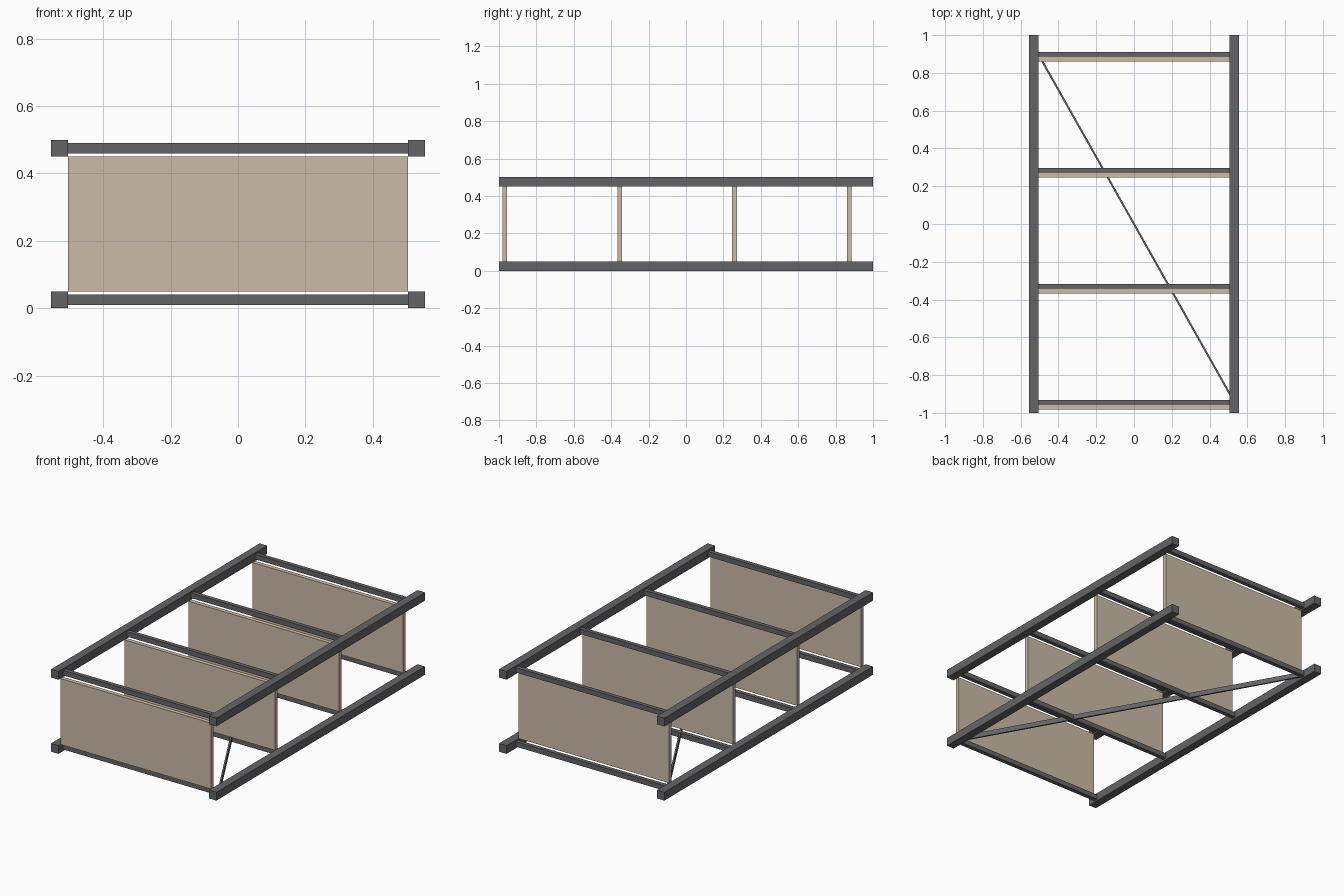
import bpy, math

if "Cube" in bpy.data.objects:
    bpy.data.objects.remove(bpy.data.objects["Cube"])

def material(name, rgb):
    m = bpy.data.materials.new(name)
    m.diffuse_color = (*rgb, 1)
    m.use_nodes = True
    m.node_tree.nodes["Principled BSDF"].inputs["Base Color"].default_value = m.diffuse_color
    return m

STEEL = material("dark_steel", (0.13, 0.13, 0.14))
BOARD = material("beige_board", (0.60, 0.50, 0.39))

def box(name, center, size, mat, angle=0):
    bpy.ops.mesh.primitive_cube_add(size=1, location=center, rotation=(0, 0, angle))
    o = bpy.context.object
    o.name = name
    o.scale = size
    o.data.materials.append(mat)
    return o

# four long corner posts
for x, side in ((-0.53, "left"), (0.53, "right")):
    for z, level in ((0.025, "lower"), (0.475, "upper")):
        box(f"{side}_{level}_post", (x, 0, z), (0.05, 2, 0.05), STEEL)

# four shelves, each a board against a pair of cross rails
for i in range(4):
    y = -0.956 + i * 0.614
    box(f"shelf_board_{i + 1}", (0, y - 0.0125, 0.25), (1.01, 0.025, 0.40), BOARD)
    for z, level in ((0.025, "lower"), (0.475, "upper")):
        box(f"{level}_cross_rail_{i + 1}", (0, y + 0.0125, z), (1.01, 0.025, 0.03), STEEL)

# thin diagonal brace between the lower posts
dx, dy = 1.02, -1.81
box("diagonal_brace", (0, 0, 0.025), (math.hypot(dx, dy), 0.01, 0.03), STEEL, math.atan2(dy, dx))
